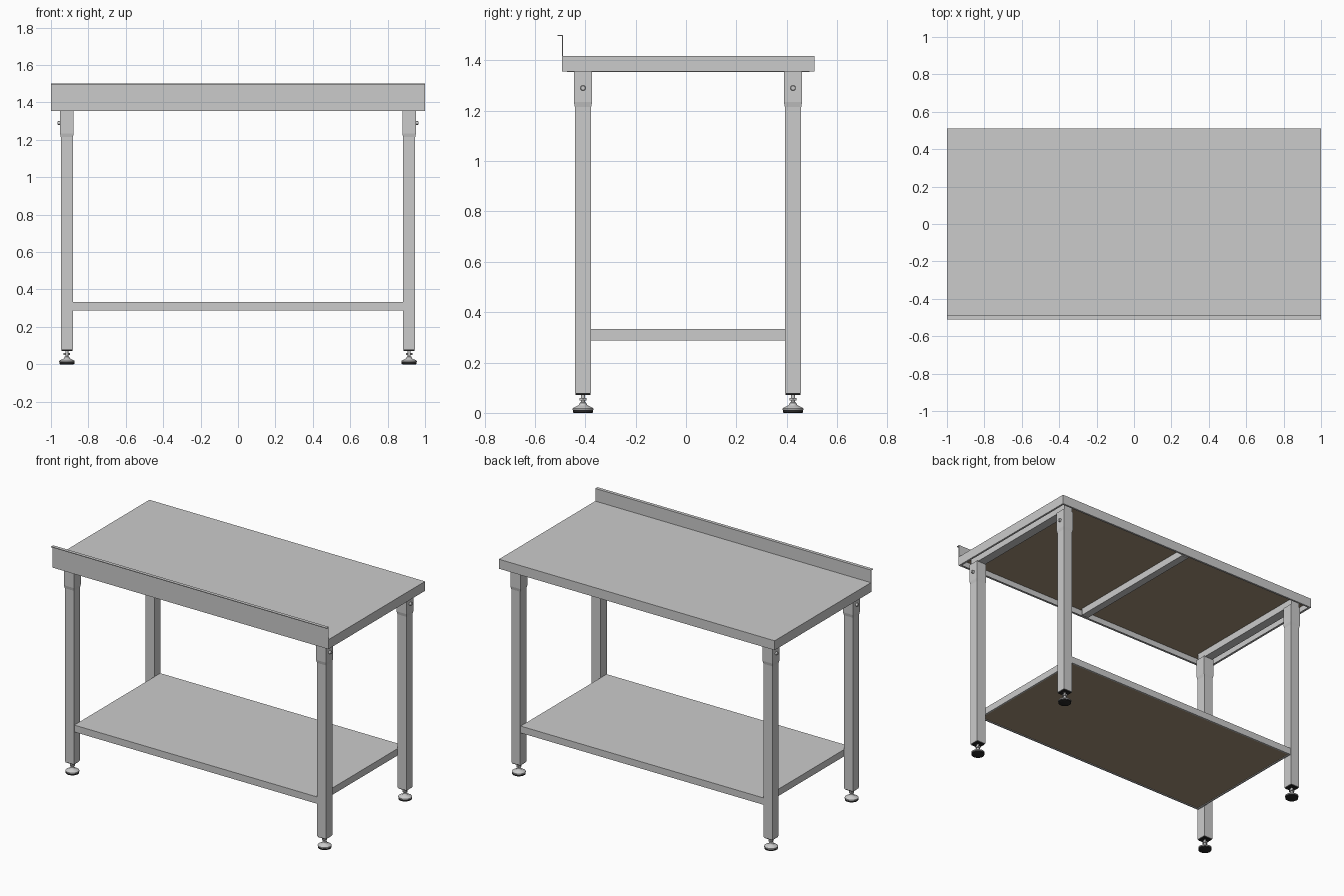
import bpy, bmesh, math
from mathutils import Matrix

if "Cube" in bpy.data.objects:
    bpy.data.objects.remove(bpy.data.objects["Cube"])


def material(name, color):
    m = bpy.data.materials.new(name)
    m.diffuse_color = (*color, 1)
    m.use_nodes = True
    m.node_tree.nodes["Principled BSDF"].inputs["Base Color"].default_value = m.diffuse_color
    return m


BROWN = material("board_brown", (0.36, 0.28, 0.19))
BLACK = material("black_rubber", (0.02, 0.02, 0.02))


def finish(name, bm, mat=None):
    bmesh.ops.recalc_face_normals(bm, faces=bm.faces)
    me = bpy.data.meshes.new(name)
    bm.to_mesh(me)
    bm.free()
    ob = bpy.data.objects.new(name, me)
    bpy.context.collection.objects.link(ob)
    if mat:
        me.materials.append(mat)
    return ob


def add_box(bm, x, y, z):
    size = [b - a for a, b in (x, y, z)]
    mid = [(a + b) / 2 for a, b in (x, y, z)]
    bmesh.ops.create_cube(bm, size=1, matrix=Matrix.Translation(mid) @ Matrix.Diagonal((*size, 1)))


def box(name, x, y, z, mat=None):
    bm = bmesh.new()
    add_box(bm, x, y, z)
    return finish(name, bm, mat)


def tray(name, x, y, z, lip, t=0.004):
    """Folded sheet: top, four sides and a return lip underneath."""
    bm = bmesh.new()
    add_box(bm, x, y, z)
    bm.normal_update()
    bottom = min(bm.faces, key=lambda f: f.calc_center_median().z)
    bmesh.ops.inset_region(bm, faces=[bottom], thickness=lip)
    bmesh.ops.delete(bm, geom=[bottom], context='FACES')
    ob = finish(name, bm)
    # outward normals, so the sheet thickens inwards
    top = max(ob.data.polygons, key=lambda p: p.center.z)
    if top.normal.z < 0:
        ob.data.flip_normals()
    mod = ob.modifiers.new("sheet", 'SOLIDIFY')
    mod.thickness = t
    mod.offset = -1
    return ob


def lathe(name, profile, cx, cy, mat=None, n=32):
    bm = bmesh.new()
    rings = [[bm.verts.new((cx + r * math.cos(math.tau * i / n), cy + r * math.sin(math.tau * i / n), z))
              for i in range(n)] for r, z in profile]
    for a, b in zip(rings, rings[1:]):
        for i in range(n):
            j = (i + 1) % n
            bm.faces.new((a[i], a[j], b[j], b[i]))
    bm.faces.new(rings[0])
    bm.faces.new(rings[-1])
    ob = finish(name, bm, mat)
    bpy.context.view_layer.objects.active = ob
    ob.select_set(True)
    bpy.ops.object.shade_smooth_by_angle(angle=math.radians(30))
    ob.select_set(False)


# table top with its board
Y0, Y1 = -0.492, 0.51
tray("table_top", (-1, 1), (Y0, Y1), (1.355, 1.417), 0.018)
box("top_board", (-0.995, 0.995), (Y0 + 0.005, Y1 - 0.005), (1.4, 1.4125), BROWN)

# rear upstand with outward return, extruded from its section
section = [(Y0, 1.415), (Y0, 1.496), (-0.51, 1.496), (-0.51, 1.5), (Y0 + 0.004, 1.5), (Y0 + 0.004, 1.415)]
bm = bmesh.new()
face = bm.faces.new([bm.verts.new((-1, y, z)) for y, z in section])
ext = bmesh.ops.extrude_face_region(bm, geom=[face])
for v in ext["geom"]:
    if isinstance(v, bmesh.types.BMVert):
        v.co.x = 1
finish("upstand", bm)

# cross beams under the top
for label, x, w, ya, yb in (("left", -0.915, 0.03, -0.44, 0.457), ("middle", 0, 0.025, -0.472, 0.49),
                            ("right", 0.915, 0.03, -0.44, 0.457)):
    box(label + "_cross_beam", (x - w, x + w), (ya, yb), (1.354, 1.401))

# lower shelf with its board
tray("lower_shelf", (-0.882, 0.882), (-0.437, 0.454), (0.288, 0.333), 0.014)
box("shelf_board", (-0.877, 0.877), (-0.432, 0.449), (0.2925, 0.3285), BROWN)

# legs, sleeves, bolts and levelling feet
H = 0.0325
for side, sx in (("left", -1), ("right", 1)):
    for end, cy in (("front", -0.409), ("rear", 0.425)):
        cx = sx * 0.915
        tag = f"{side}_{end}_"
        box(tag + "leg", (cx - H, cx + H), (cy - H, cy + H), (0.078, 1.356))

        # sleeve tapering down onto the leg
        bm = bmesh.new()
        rings = []
        for h, z in ((H, 1.215), (H + 0.004, 1.235), (H + 0.004, 1.357)):
            rings.append([bm.verts.new((cx + a * h, cy + b * h, z))
                          for a, b in ((-1, -1), (1, -1), (1, 1), (-1, 1))])
        for a, b in zip(rings, rings[1:]):
            for i in range(4):
                bm.faces.new((a[i], a[i - 1], b[i - 1], b[i]))
        bm.faces.new(rings[0])
        bm.faces.new(rings[-1])
        finish(tag + "sleeve", bm)

        # bolt head on the outer side
        bm = bmesh.new()
        bmesh.ops.create_cone(bm, cap_ends=True, segments=20, radius1=0.011, radius2=0.009, depth=0.014,
                              matrix=Matrix.Translation((sx * 0.957, cy, 1.29))
                              @ Matrix.Rotation(sx * math.pi / 2, 4, 'Y'))
        finish(tag + "bolt", bm)

        # foot: leg plug, stem with nut, flared base, rubber pad
        box(tag + "plug", (cx - 0.029, cx + 0.029), (cy - 0.029, cy + 0.029), (0.072, 0.082), BLACK)
        lathe(tag + "foot", [(0.038, 0.009), (0.041, 0.012), (0.041, 0.018), (0.035, 0.022), (0.018, 0.03),
                             (0.014, 0.036), (0.013, 0.04), (0.008, 0.043), (0.008, 0.074)], cx, cy)
        lathe(tag + "foot_nut", [(0.017, 0.05), (0.017, 0.059)], cx, cy, n=6)
        lathe(tag + "foot_pad", [(0.036, 0), (0.04, 0.002), (0.04, 0.01)], cx, cy, BLACK)
